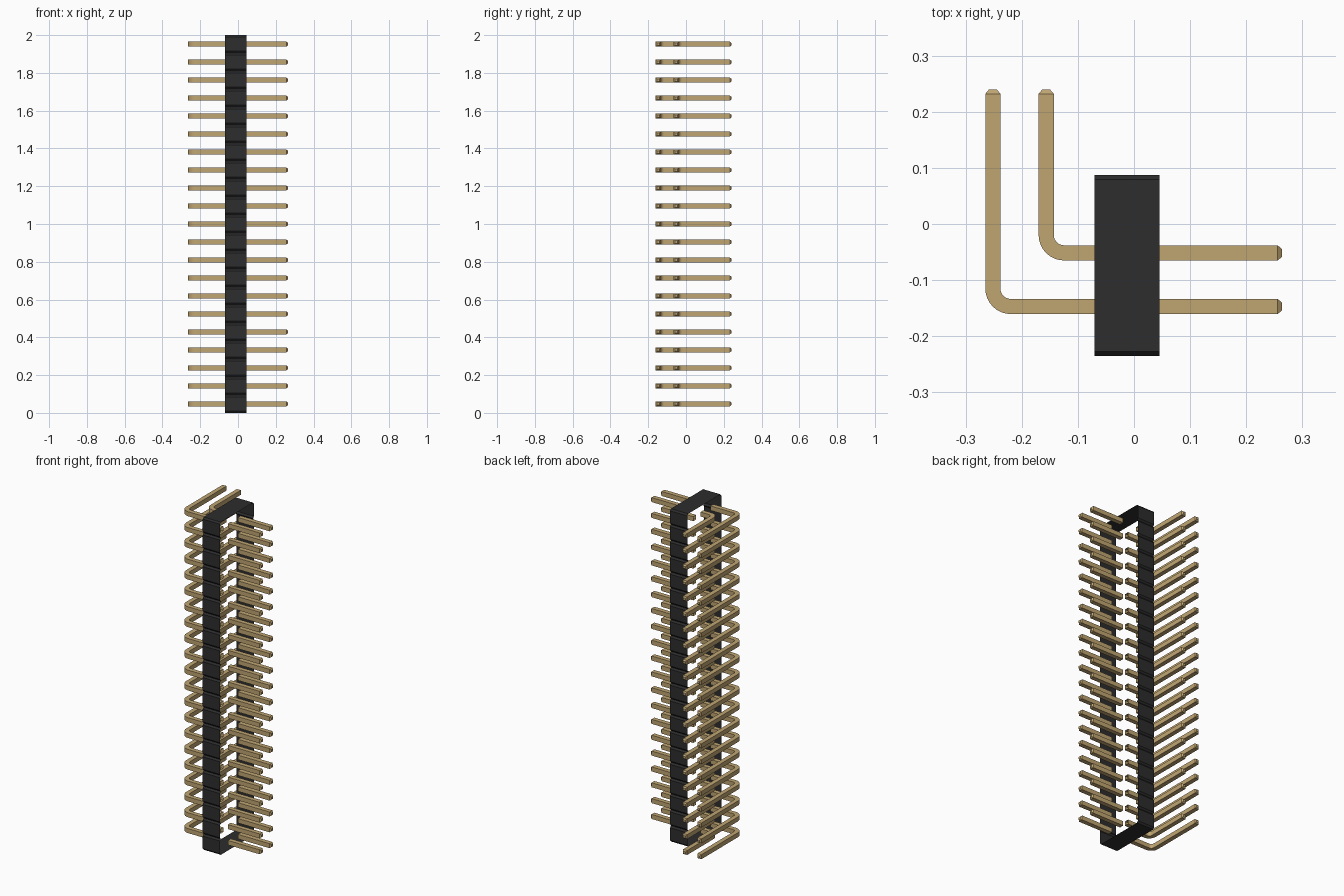
import bpy
import math
from mathutils import Vector

if "Cube" in bpy.data.objects:
    bpy.data.objects.remove(bpy.data.objects["Cube"], do_unlink=True)

COUNT = 21
PITCH = 2 / COUNT
HALF = 0.0135                      # half the pin width
X_RIGHT, X_LEFT = -0.07, 0.045     # open sides of the housing
Y_FRONT, Y_BACK = -0.235, 0.087


def material(name, colour):
    m = bpy.data.materials.new(name)
    m.use_nodes = True
    m.diffuse_color = colour
    m.node_tree.nodes["Principled BSDF"].inputs["Base Color"].default_value = colour
    return m


black = material("black plastic", (0.026, 0.026, 0.027, 1))
gold = material("gold metal", (0.53, 0.38, 0.17, 1))


def add_object(name, verts, faces, mat):
    mesh = bpy.data.meshes.new(name)
    mesh.from_pydata(verts, [], faces)
    mesh.materials.append(mat)
    ob = bpy.data.objects.new(name, mesh)
    bpy.context.collection.objects.link(ob)
    # consistent outward normals
    import bmesh
    bm = bmesh.new()
    bm.from_mesh(mesh)
    bmesh.ops.recalc_face_normals(bm, faces=bm.faces)
    bm.to_mesh(mesh)
    bm.free()
    return ob


def housing():
    """Thin band around the pins, notched between neighbouring pins."""
    depth, height = 0.008, 0.010
    front = []
    for i in range(COUNT):
        z = i * PITCH
        front += [(Y_FRONT + depth, z), (Y_FRONT, z + height),
                  (Y_FRONT, z + PITCH - height)]
    front.append((Y_FRONT + depth, COUNT * PITCH))
    back = [(Y_FRONT + Y_BACK - y, z) for y, z in reversed(front)]
    loop = front + back
    n = len(loop)
    verts = [(x, y, z) for x in (X_RIGHT, X_LEFT) for y, z in loop]
    faces = [(i, (i + 1) % n, n + (i + 1) % n, n + i) for i in range(n)]
    add_object("housing", verts, faces, black)


def pin(name, path):
    """Square bar along (point, direction, scale) stations, capped at its tip."""
    verts, faces = [], []
    up = Vector((0, 0, 1))
    for point, direction, scale in path:
        side = direction.cross(up).normalized()
        for a, b in ((-1, -1), (1, -1), (1, 1), (-1, 1)):
            verts.append(point + (side * a + up * b) * HALF * scale)
    for s in range(len(path) - 1):
        for k in range(4):
            j = (k + 1) % 4
            faces.append((4 * s + k, 4 * s + j, 4 * s + 4 + j, 4 * s + 4 + k))
    last = 4 * (len(path) - 1)
    faces.append((last, last + 1, last + 2, last + 3))
    ob = add_object(name, verts, faces, gold)
    # repeat up the housing
    arr = ob.modifiers.new("repeat", 'ARRAY')
    arr.count = COUNT
    arr.use_relative_offset = False
    arr.use_constant_offset = True
    arr.constant_offset_displace = (0, 0, PITCH)
    bpy.ops.object.select_all(action='DESELECT')
    ob.select_set(True)
    bpy.context.view_layer.objects.active = ob
    bpy.ops.object.shade_smooth_by_angle(angle=math.radians(25))


def contact_row(label, y, tail_x):
    z = PITCH / 2
    to_left, to_back = Vector((1, 0, 0)), Vector((0, 1, 0))
    # straight contact
    pin(label + "_straight_pins", [
        (Vector((X_LEFT, y, z)), to_left, 1),
        (Vector((0.256, y, z)), to_left, 1),
        (Vector((0.264, y, z)), to_left, 0.5)])
    # right-angle tail
    radius, steps = 0.032, 8
    centre = Vector((tail_x + radius, y + radius, z))
    path = [(Vector((X_RIGHT, y, z)), -to_left, 1)]
    for i in range(steps + 1):
        a = math.pi / 2 * i / steps
        path.append((centre + radius * Vector((-math.sin(a), -math.cos(a), 0)),
                     Vector((-math.cos(a), math.sin(a), 0)), 1))
    path.append((Vector((tail_x, 0.232, z)), to_back, 1))
    path.append((Vector((tail_x, 0.24, z)), to_back, 0.5))
    pin(label + "_bent_tails", path)


housing()
contact_row("front", -0.147, -0.2515)
contact_row("back", -0.0515, -0.1565)
